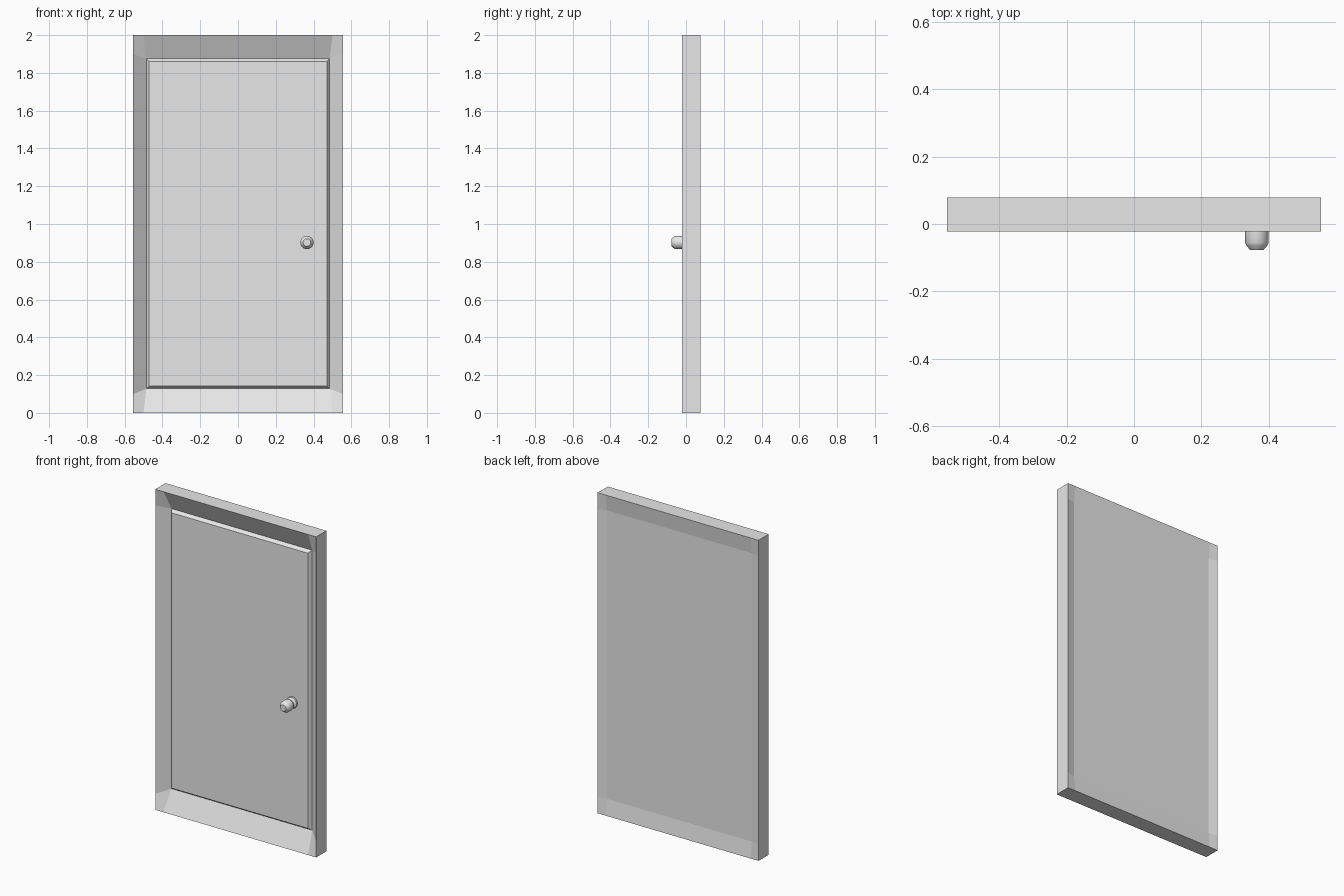
import bpy, bmesh, math
from mathutils import Matrix

if "Cube" in bpy.data.objects:
    bpy.data.objects.remove(bpy.data.objects["Cube"])

grey = bpy.data.materials.new("plain_grey")
grey.diffuse_color = (0.8, 0.8, 0.8, 1)
grey.use_nodes = True
grey.node_tree.nodes["Principled BSDF"].inputs["Base Color"].default_value = grey.diffuse_color

FRONT, BACK = -0.022, 0.078     # y of the slab's outer faces
HALF_W, HEIGHT = 0.555, 2.0


def add_object(name, bm):
    bmesh.ops.recalc_face_normals(bm, faces=bm.faces)
    mesh = bpy.data.meshes.new(name)
    bm.to_mesh(mesh)
    bm.free()
    mesh.materials.append(grey)
    obj = bpy.data.objects.new(name, mesh)
    bpy.context.collection.objects.link(obj)
    return obj


def recessed_side(bm, y, floor_y, half_x, z_low, z_high):
    """3 x 3 face grid whose middle face is pushed in; returns grid and middle face."""
    xs = (-HALF_W, -0.5, 0.5, HALF_W)
    zs = (0, 0.1, HEIGHT - 0.1, HEIGHT)
    grid = [[None] * 4 for _ in range(4)]
    for i, x in enumerate(xs):
        for j, z in enumerate(zs):
            if i in (1, 2) and j in (1, 2):
                co = (math.copysign(half_x, x), floor_y, z_low if j == 1 else z_high)
            else:
                co = (x, y, z)
            grid[i][j] = bm.verts.new(co)
    faces = {(i, j): bm.faces.new((grid[i][j], grid[i + 1][j],
                                   grid[i + 1][j + 1], grid[i][j + 1]))
             for i in range(3) for j in range(3)}
    return grid, faces[1, 1]


def rim(grid):
    """Outer loop of a grid, in order."""
    return ([grid[i][0] for i in range(3)] + [grid[3][j] for j in range(3)]
            + [grid[i][3] for i in (3, 2, 1)] + [grid[0][j] for j in (3, 2, 1)])


# Door slab: sloped surround, recessed front and shallow recessed back
bm = bmesh.new()
front, panel = recessed_side(bm, FRONT, FRONT + 0.06, 0.485, 0.128, 1.875)
back, _ = recessed_side(bm, BACK, BACK - 0.013, 0.5, 0.1, 1.9)
a, b = rim(front), rim(back)
for k in range(12):
    n = (k + 1) % 12
    bm.faces.new((a[k], b[k], b[n], a[n]))
bmesh.ops.recalc_face_normals(bm, faces=bm.faces)

# Raised door panel with bevelled edge
bmesh.ops.inset_region(bm, faces=[panel], thickness=0.021, depth=0)
for v in panel.verts:
    v.co.y = FRONT + 0.04
add_object("door_slab", bm)

# Door knob: rosette, neck and chamfered head, spun around its axis
profile = [(0, 0.02), (0.034, 0.02), (0.035, 0.006), (0.022, -0.004),
           (0.022, -0.012), (0.035, -0.022), (0.035, -0.056),
           (0.031, -0.064), (0.020, -0.077), (0, -0.077)]
bm = bmesh.new()
verts = [bm.verts.new((r, y, 0)) for r, y in profile]
edges = [bm.edges.new(pair) for pair in zip(verts, verts[1:])]
bmesh.ops.spin(bm, geom=verts + edges, cent=(0, 0, 0), axis=(0, 1, 0),
               angle=math.tau, steps=24)
bmesh.ops.remove_doubles(bm, verts=bm.verts, dist=0.0005)
bmesh.ops.transform(bm, matrix=Matrix.Translation((0.365, 0, 0.902)), verts=bm.verts)
knob = add_object("door_knob", bm)
bpy.context.view_layer.objects.active = knob
knob.select_set(True)
bpy.ops.object.shade_smooth_by_angle(angle=math.radians(40))
